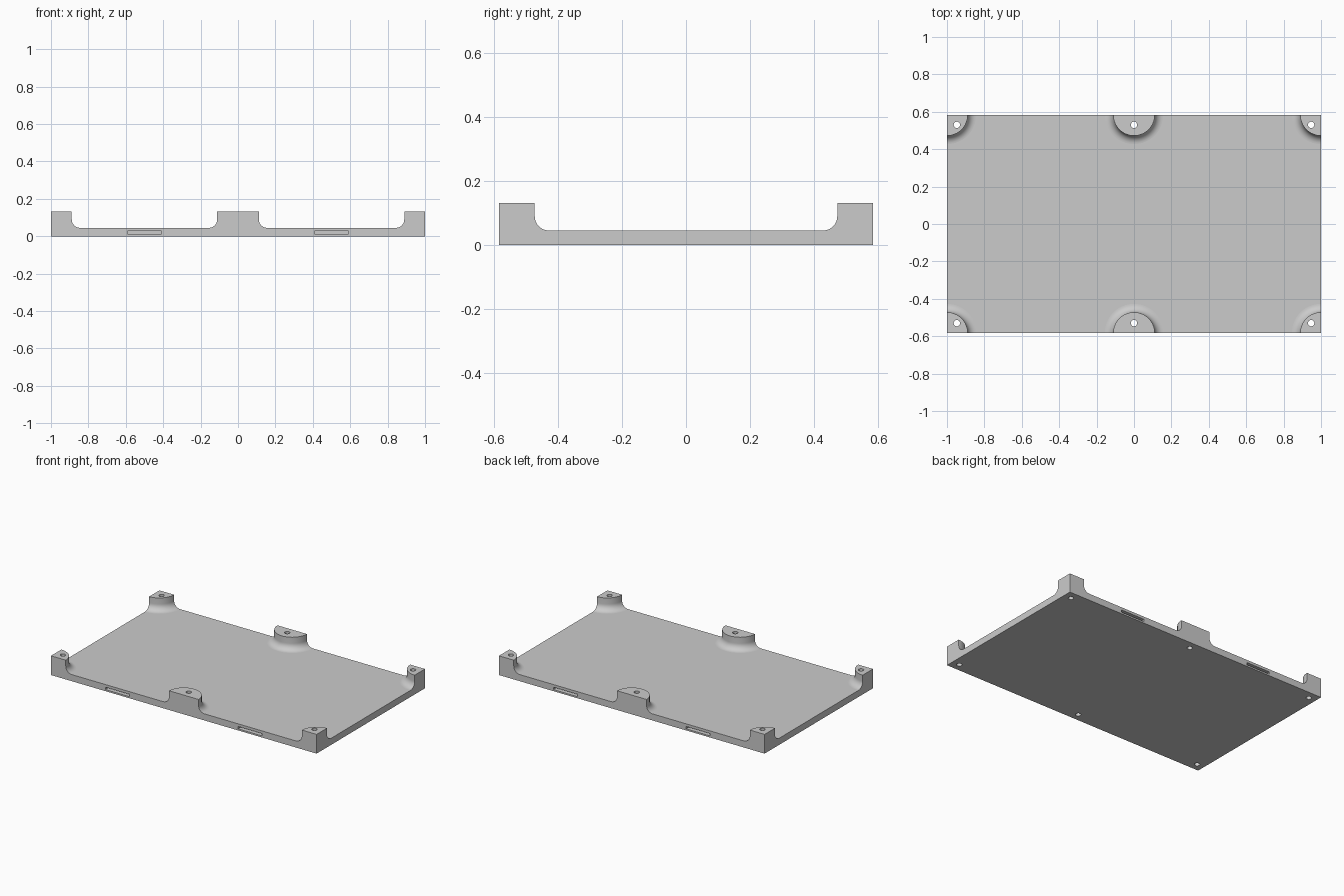
import bpy, bmesh, math

HALF_X, HALF_Y = 1.0, 0.583
PLATE, TOP = 0.045, 0.131
POST_R, FILLET = 0.111, 0.045

cube = bpy.data.objects.get("Cube")
if cube:
    bpy.data.objects.remove(cube, do_unlink=True)

grey = bpy.data.materials.new("plain grey")
grey.use_nodes = True
grey.diffuse_color = (0.6, 0.6, 0.6, 1)
grey.node_tree.nodes["Principled BSDF"].inputs["Base Color"].default_value = (0.6, 0.6, 0.6, 1)


def box(name, size, centre):
    bpy.ops.mesh.primitive_cube_add(size=1, location=centre)
    ob = bpy.context.object
    ob.name = name
    ob.scale = size
    bpy.ops.object.transform_apply(location=True, scale=True)
    ob.data.materials.append(grey)
    return ob


def lathe(name, profile, x, y, steps=64):
    """Spin a closed profile, running from axis to axis, around a vertical axis."""
    mesh = bpy.data.meshes.new(name)
    bm = bmesh.new()
    verts = [bm.verts.new((r, 0, z)) for r, z in profile]
    edges = [bm.edges.new(pair) for pair in zip(verts, verts[1:])]
    bmesh.ops.spin(bm, geom=verts + edges, cent=(0, 0, 0), axis=(0, 0, 1),
                   angle=math.tau, steps=steps)
    bmesh.ops.remove_doubles(bm, verts=bm.verts[:], dist=0.0001)
    bmesh.ops.recalc_face_normals(bm, faces=bm.faces[:])
    bm.to_mesh(mesh)
    bm.free()
    ob = bpy.data.objects.new(name, mesh)
    ob.location = (x, y, 0)
    bpy.context.collection.objects.link(ob)
    mesh.materials.append(grey)
    return ob


def combine(target, other, operation):
    mod = target.modifiers.new(operation.lower(), "BOOLEAN")
    mod.operation = operation
    mod.solver = "EXACT"
    mod.object = other
    bpy.context.view_layer.objects.active = target
    bpy.ops.object.modifier_apply(modifier=mod.name)
    bpy.data.objects.remove(other, do_unlink=True)


# Base plate
tray = box("mounting_tray", (2 * HALF_X, 2 * HALF_Y, PLATE), (0, 0, PLATE / 2))

# Posts on the corners and mid-sides, flaring into the plate
arc = [math.radians(90 * i / 10) for i in range(11)]
flare = [(POST_R + FILLET * (1 - math.cos(a)), PLATE + FILLET * (1 - math.sin(a)))
         for a in reversed(arc)]
flare.reverse()
profile = [(0, PLATE / 2), (flare[0][0], PLATE / 2)] + flare
if flare[0][1] > flare[-1][1]:
    flare.reverse()
    profile = [(0, PLATE / 2), (flare[0][0], PLATE / 2)] + flare
profile += [(POST_R, TOP), (0, TOP)]
for x in (-HALF_X, 0, HALF_X):
    for y in (-HALF_Y, HALF_Y):
        combine(tray, lathe("post", profile, x, y), "UNION")

# Trim the posts flush with the plate outline
combine(tray, box("outline", (2 * HALF_X, 2 * HALF_Y, 1), (0, 0, 0)), "INTERSECT")

# Screw holes through every post
for x in (-0.947, 0, 0.947):
    for y in (-0.53, 0.53):
        hole = lathe("hole", [(0, -0.1), (0.017, -0.1), (0.017, 0.3), (0, 0.3)], x, y, 32)
        combine(tray, hole, "DIFFERENCE")

# Shallow slots in the front and back edges
for x in (-0.5, 0.5):
    for y in (-HALF_Y, HALF_Y):
        combine(tray, box("slot", (0.18, 0.16, 0.016), (x, y, 0.019)), "DIFFERENCE")

# Smooth the round walls, keep flat faces crisp
bm = bmesh.new()
bm.from_mesh(tray.data)
for face in bm.faces:
    face.smooth = True
for edge in bm.edges:
    flat = any(abs(f.normal.z) > 0.999 for f in edge.link_faces)
    edge.smooth = not flat and edge.calc_face_angle(math.pi) < math.radians(30)
bm.to_mesh(tray.data)
bm.free()
